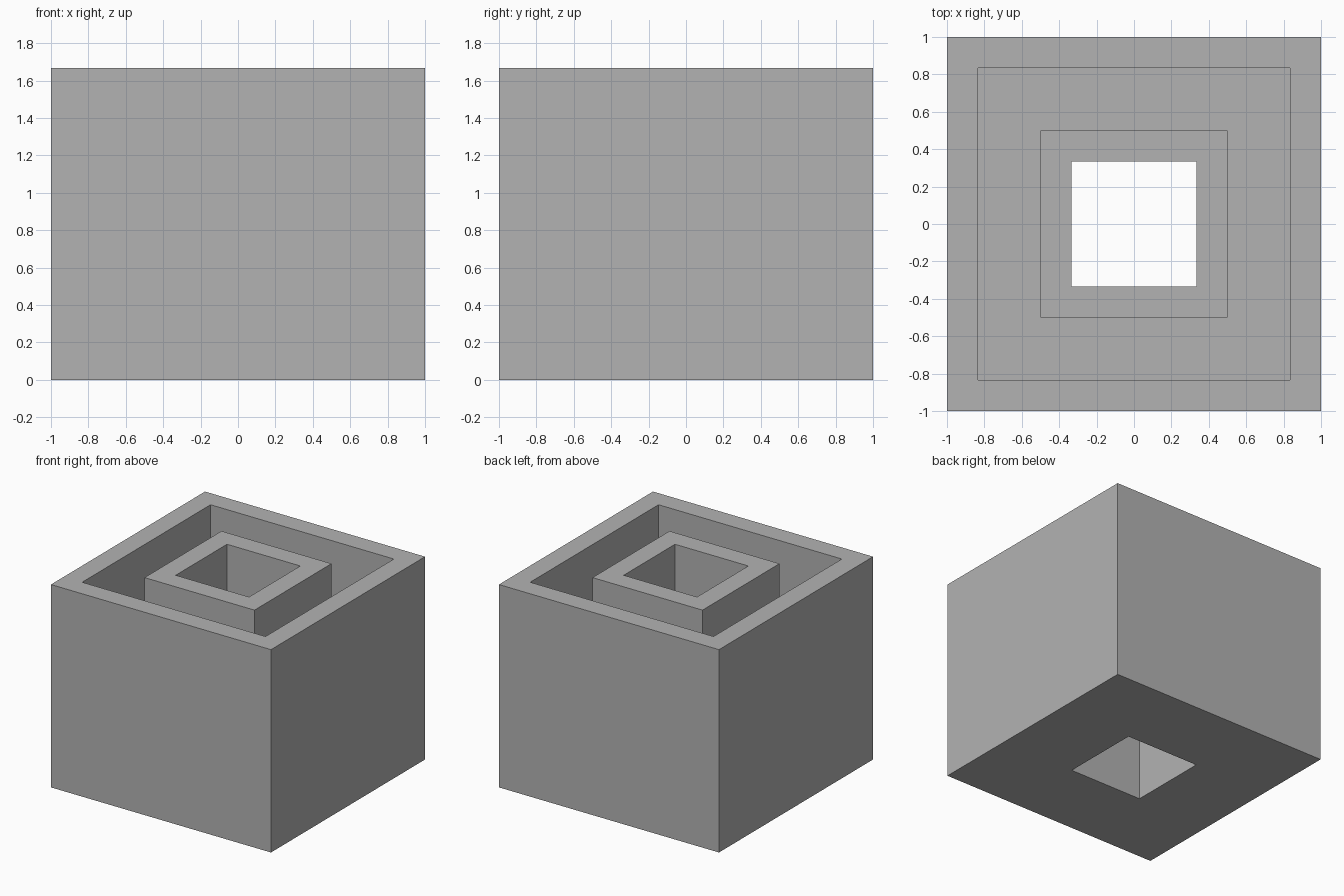
import bpy
import bmesh

cube = bpy.data.objects.get("Cube")
if cube:
    bpy.data.objects.remove(cube, do_unlink=True)

# Overall sizes: half widths and heights
WALL = 1 / 6
OUTER = 1.0
CORE = 0.5
HEIGHT = 10 * WALL
FLOOR = WALL

grey = bpy.data.materials.new("plain grey")
grey.use_nodes = True
colour = (0.45, 0.45, 0.45, 1)
grey.diffuse_color = colour
grey.node_tree.nodes["Principled BSDF"].inputs["Base Color"].default_value = colour


def square_sweep(name, profile):
    """Sweep a closed (half width, height) profile around a square."""
    bm = bmesh.new()
    corners = [(-1, -1), (1, -1), (1, 1), (-1, 1)]
    rings = [[bm.verts.new((x * r, y * r, z)) for x, y in corners]
             for r, z in profile]
    for i, low in enumerate(rings):
        high = rings[(i + 1) % len(rings)]
        for j in range(4):
            k = (j + 1) % 4
            bm.faces.new((low[j], low[k], high[k], high[j]))
    bmesh.ops.recalc_face_normals(bm, faces=bm.faces)
    mesh = bpy.data.meshes.new(name)
    bm.to_mesh(mesh)
    bm.free()
    mesh.materials.append(grey)
    obj = bpy.data.objects.new(name, mesh)
    bpy.context.collection.objects.link(obj)
    return obj


# Square tub with a channel around a hollow square core, open right through
square_sweep("double_walled_box", [
    (OUTER, 0), (OUTER, HEIGHT),
    (OUTER - WALL, HEIGHT), (OUTER - WALL, FLOOR),
    (CORE, FLOOR), (CORE, HEIGHT),
    (CORE - WALL, HEIGHT), (CORE - WALL, 0),
])
